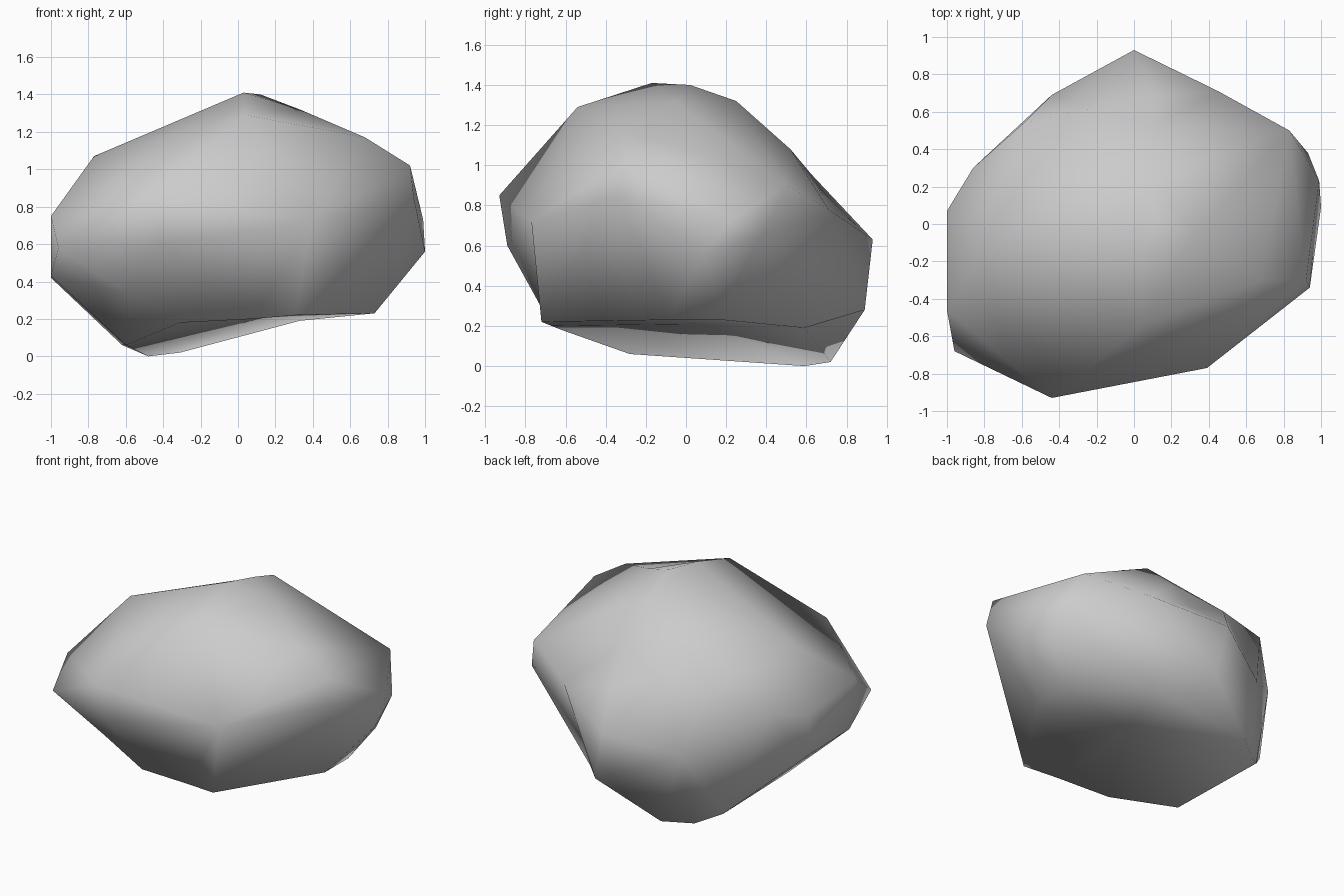
import bpy
import bmesh
from mathutils import Vector

default_cube = bpy.data.objects.get("Cube")
if default_cube:
    bpy.data.objects.remove(default_cube, do_unlink=True)

# Corner points of the boulder, grouped by region
underside = [(-.48, .59, 0), (-.31, .72, .02), (-.62, .47, .06), (-.6, -.28, .06),
             (-.31, -.62, .18), (.08, -.67, .2), (.31, -.72, .22), (.12, .1, .21),
             (.1, .66, .22), (.33, .59, .19), (.73, .18, .23), (.73, -.08, .23)]
left_end = [(.88, .27, .45), (1, .09, .56), (.99, .23, .73), (.93, .38, .65),
            (.83, .5, .9), (.94, -.34, .85), (.92, -.3, 1.02)]
right_end = [(-1, .05, .42), (-1, -.38, .43), (-.96, -.68, .58), (-1, -.46, .75),
             (-.86, .3, .75), (-1, .07, .7), (-.77, -.09, 1.07), (-.59, .54, .94)]
front_side = [(-.44, -.93, .85), (-.4, -.89, .6), (.39, -.77, .72), (-.6, -.62, .34)]
back_side = [(0, .93, .63), (.08, .89, .28), (-.44, .69, .5), (.45, .71, .78),
             (.1, .69, .84), (.1, .52, 1.08), (-.22, .62, .96)]
crown = [(.03, -.17, 1.41), (.12, .02, 1.4), (.1, .25, 1.32), (.04, -.54, 1.29),
         (.33, -.06, 1.32), (.68, -.3, 1.17)]
corners = [Vector(p) for p in
           underside + left_end + right_end + front_side + back_side + crown]
centre = Vector((0, 0, .7))


def rounded(point):
    """Pull a corner toward a sphere so that shallow hollows keep their corner."""
    offset = point - centre
    return offset * offset.length ** -.85


def stone_material(name, value):
    material = bpy.data.materials.new(name)
    material.use_nodes = True
    colour = (value, value, value, 1)
    material.diffuse_color = colour
    material.node_tree.nodes["Principled BSDF"].inputs["Base Color"].default_value = colour
    return material


# Skin the rounded corners, then move every corner to its true place
bm = bmesh.new()
placement = {}
for corner in corners:
    placement[bm.verts.new(rounded(corner))] = corner
result = bmesh.ops.convex_hull(bm, input=bm.verts[:])
spare = {item for item in result["geom_interior"] if isinstance(item, bmesh.types.BMVert)}
for vert, corner in placement.items():
    if vert not in spare:
        vert.co = corner
bmesh.ops.delete(bm, geom=list(spare), context="VERTS")
bmesh.ops.recalc_face_normals(bm, faces=bm.faces[:])

# Smooth shaded boulder object
mesh = bpy.data.meshes.new("boulder")
bm.to_mesh(mesh)
bm.free()
for polygon in mesh.polygons:
    polygon.use_smooth = True
mesh.materials.append(stone_material("grey stone", .6))
boulder = bpy.data.objects.new("boulder", mesh)
bpy.context.collection.objects.link(boulder)
